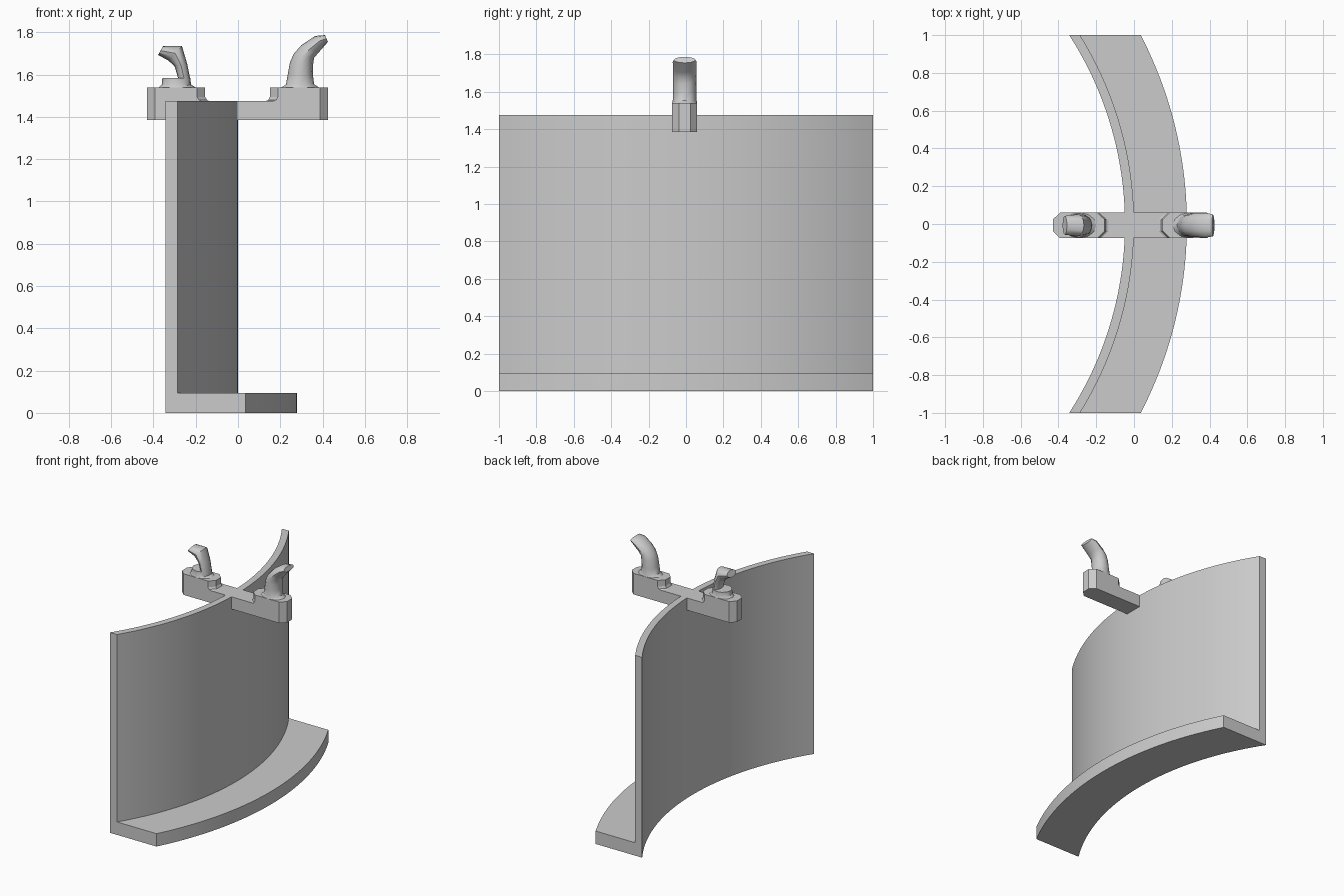
import bpy, bmesh, math
from mathutils import Vector

cube = bpy.data.objects.get("Cube")
if cube:
    bpy.data.objects.remove(cube)

# One plain grey for the whole model
GREY = (0.6, 0.6, 0.6, 1)
grey = bpy.data.materials.new("light_grey")
grey.use_nodes = True
grey.diffuse_color = GREY
grey.node_tree.nodes["Principled BSDF"].inputs["Base Color"].default_value = GREY

MID_Y = -0.007       # bar centre line
HALF = 0.067         # bar half width
BAR_BOTTOM, BAR_TOP, PAD_TOP = 1.385, 1.475, 1.54


def loft(name, rings, angle=35):
    """Skin matching rings of points and cap both ends."""
    bm = bmesh.new()
    loops = [[bm.verts.new(p) for p in ring] for ring in rings]
    n = len(loops[0])
    for a, b in zip(loops, loops[1:]):
        for i in range(n):
            j = (i + 1) % n
            bm.faces.new((a[i], a[j], b[j], b[i]))
    bm.faces.new(loops[0][::-1])
    bm.faces.new(loops[-1])
    bmesh.ops.recalc_face_normals(bm, faces=bm.faces)
    mesh = bpy.data.meshes.new(name)
    bm.to_mesh(mesh)
    bm.free()
    mesh.materials.append(grey)
    obj = bpy.data.objects.new(name, mesh)
    bpy.context.collection.objects.link(obj)
    bpy.ops.object.select_all(action='DESELECT')
    obj.select_set(True)
    bpy.context.view_layer.objects.active = obj
    bpy.ops.object.shade_smooth_by_angle(angle=math.radians(angle))
    return obj


def plan(x0, x1, z, c0=0.038, c1=0.038):
    """Bar outline seen from above, with clipped corners at both ends."""
    tip = HALF - 0.037
    pts = [(x0, -tip), (x0 + c0, -HALF), (x1 - c1, -HALF), (x1, -tip),
           (x1, tip), (x1 - c1, HALF), (x0 + c0, HALF), (x0, tip)]
    return [(x, MID_Y + y, z) for x, y in pts]


def oval(left, right, half_y, sides=12):
    """Oval ring between two points of the xz plane."""
    l, r = Vector((left[0], MID_Y, left[1])), Vector((right[0], MID_Y, right[1]))
    mid, axis = (l + r) / 2, (r - l) / 2
    return [mid + axis * math.cos(t) + Vector((0, half_y * math.sin(t), 0))
            for t in (2 * math.pi * i / sides for i in range(sides))]


# Curved back wall and foot ledge: an L profile of radius and height
CENTRE_X = -1.89
profile = [(1.842, 0), (2.17, 0), (2.17, 0.095),
           (1.89, 0.095), (1.89, BAR_TOP), (1.842, BAR_TOP)]
STEPS = 48
rings = []
for i in range(STEPS + 1):
    y = -1 + 2 * i / STEPS
    rings.append([(CENTRE_X + math.sqrt(r * r - y * y), y, z) for r, z in profile])
loft("curved_wall_and_ledge", rings)

# Cross bar through the top of the wall
loft("cross_bar", [plan(-0.43, 0.425, z) for z in (BAR_BOTTOM, BAR_TOP)], 20)

# Raised pads at each end, with a small cove at the inner foot
cove = [(BAR_TOP, 0.02), (BAR_TOP + 0.005, 0.008), (BAR_TOP + 0.02, 0), (PAD_TOP, 0)]
loft("right_pad", [plan(-0.43, -0.155 + d, z) for z, d in cove], 20)
loft("left_pad", [plan(0.151 - d, 0.425, z) for z, d in cove], 20)

# Collar under the short peg
loft("peg_collar", [oval((-0.375, PAD_TOP), (-0.2, PAD_TOP), HALF),
                    oval((-0.36, 1.553), (-0.222, 1.553), HALF - 0.004),
                    oval((-0.358, 1.585), (-0.226, 1.585), HALF - 0.004)])

# Short peg bending outwards
loft("short_peg", [oval((-0.285, PAD_TOP), (-0.222, PAD_TOP), 0.05),
                   oval((-0.284, 1.585), (-0.224, 1.57), 0.05),
                   oval((-0.3, 1.64), (-0.24, 1.65), 0.053),
                   oval((-0.33, 1.667), (-0.265, 1.735), 0.058),
                   oval((-0.378, 1.693), (-0.355, 1.735), 0.05)])

# Tall hook curving outwards
loft("tall_hook", [oval((0.205, PAD_TOP), (0.382, PAD_TOP), HALF),
                   oval((0.227, 1.553), (0.36, 1.555), HALF - 0.003),
                   oval((0.235, 1.6), (0.354, 1.6), HALF - 0.005),
                   oval((0.246, 1.66), (0.355, 1.645), HALF - 0.005),
                   oval((0.265, 1.7), (0.36, 1.68), HALF - 0.005),
                   oval((0.3, 1.74), (0.38, 1.703), HALF - 0.004),
                   oval((0.364, 1.783), (0.41, 1.737), HALF - 0.003),
                   oval((0.412, 1.787), (0.425, 1.755), 0.058)], 40)
